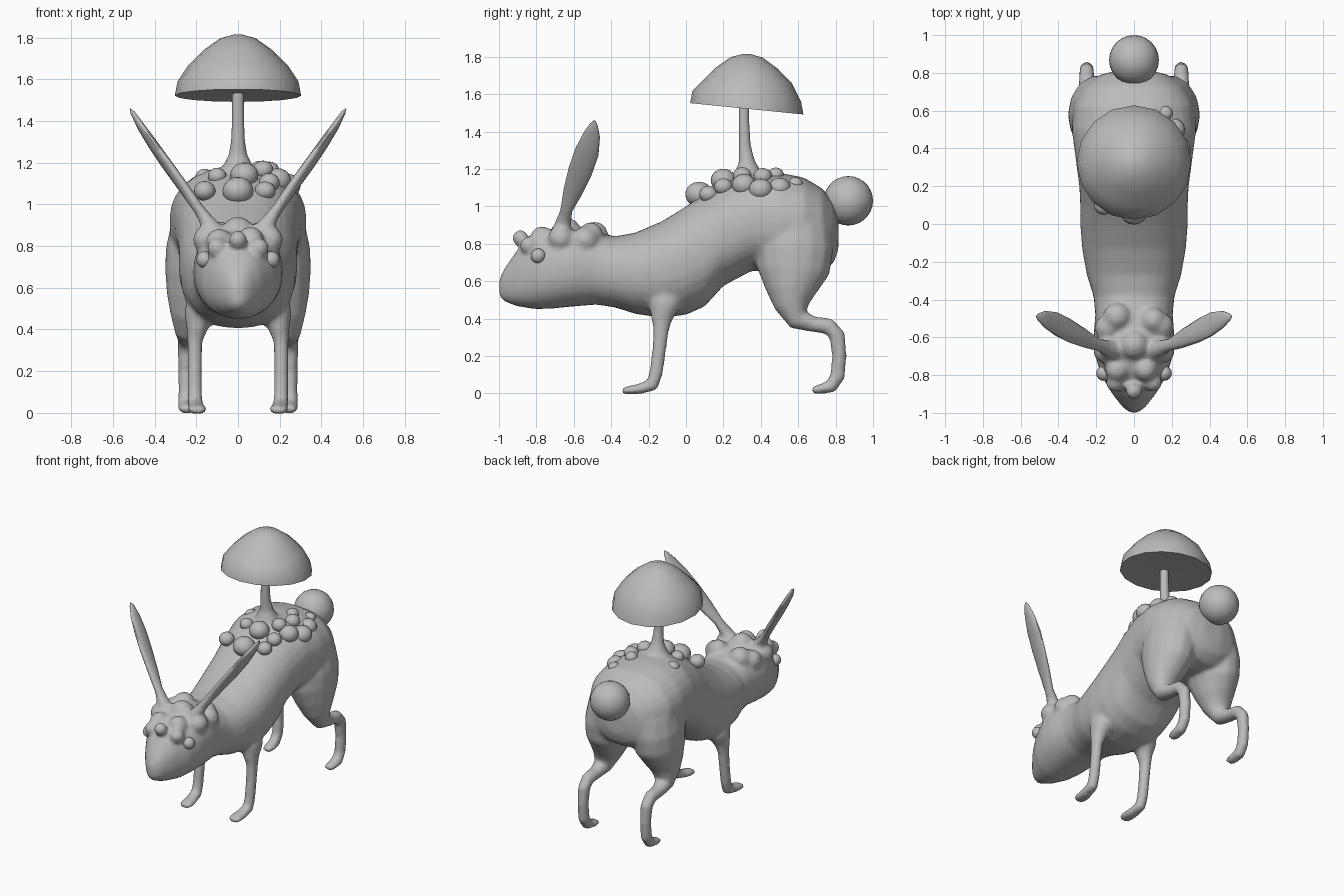
import bpy, bmesh, math
from mathutils import Vector, Matrix

grey = bpy.data.materials.new("clay grey")
grey.diffuse_color = (0.5, 0.5, 0.5, 1)


def finish(name, bm, blend=False):
    """Turn a bmesh into a smooth, single-coloured object."""
    bmesh.ops.recalc_face_normals(bm, faces=bm.faces[:])
    mesh = bpy.data.meshes.new(name)
    bm.to_mesh(mesh)
    bm.free()
    mesh.materials.append(grey)
    obj = bpy.data.objects.new(name, mesh)
    bpy.context.collection.objects.link(obj)
    bpy.context.view_layer.objects.active = obj
    obj.select_set(True)
    if blend:
        remesh = obj.modifiers.new("merge", 'REMESH')
        remesh.mode = 'VOXEL'
        remesh.voxel_size = 0.013
        remesh.use_smooth_shade = True
        soft = obj.modifiers.new("soften", 'SMOOTH')
        soft.factor = 0.5
        soft.iterations = 10
    else:
        bpy.ops.object.shade_smooth_by_angle(angle=math.radians(50))
    obj.select_set(False)
    return obj


def skin_rings(bm, rings):
    """Bridge equal rings of points and close both ends."""
    rows = [[bm.verts.new(p) for p in ring] for ring in rings]
    n = len(rows[0])
    for a, b in zip(rows, rows[1:]):
        for i in range(n):
            bm.faces.new((a[i], a[(i + 1) % n], b[(i + 1) % n], b[i]))
    bm.faces.new(rows[0])
    bm.faces.new(rows[-1])


def limb(bm, path, sx=1, segs=14):
    """Tube through (x, y, z, radius across, radius along); sx=-1 mirrors it."""
    pts = [Vector(p[:3]) for p in path]
    rings = []
    for k, (x, y, z, ra, rb) in enumerate(path):
        t = (pts[min(k + 1, len(pts) - 1)] - pts[max(k - 1, 0)]).normalized()
        side = (Vector((1, 0, 0)) - t * t.x).normalized()
        up = t.cross(side)
        ring = []
        for i in range(segs):
            a = math.tau * i / segs
            p = pts[k] + side * ra * math.cos(a) + up * rb * math.sin(a)
            ring.append((p.x * sx, p.y, p.z))
        rings.append(ring)
    skin_rings(bm, rings)


def ball(bm, x, y, z, r, flat=1.0, segs=16):
    m = Matrix.Translation((x, y, z)) @ Matrix.Diagonal((r, r, r * flat, 1))
    bmesh.ops.create_uvsphere(bm, u_segments=segs, v_segments=segs // 2 + 2,
                              radius=1, matrix=m)


# Body and head: y, underside, top, half width
trunk = [(-1.0, .52, .61, .02), (-.97, .49, .67, .06), (-.9, .465, .77, .115),
         (-.8, .45, .84, .175), (-.7, .455, .885, .205), (-.6, .465, .89, .215),
         (-.48, .475, .865, .205), (-.38, .46, .84, .215), (-.27, .425, .86, .25),
         (-.13, .405, .92, .275), (0, .42, 1.0, .285), (.1, .465, 1.07, .285),
         (.2, .575, 1.13, .29), (.35, .655, 1.185, .31), (.5, .655, 1.18, .33),
         (.63, .64, 1.155, .32), (.73, .65, 1.095, .265), (.79, .70, 1.02, .18),
         (.815, .77, .93, .08)]
body = bmesh.new()
rings = []
for y, lo, hi, w in trunk:
    ring = []
    for i in range(28):
        c, s = math.cos(math.tau * i / 28), math.sin(math.tau * i / 28)
        ring.append((w * math.copysign(abs(c) ** .88, c), y,
                     (lo + hi) / 2 + (hi - lo) / 2 * math.copysign(abs(s) ** .88, s)))
    rings.append(ring)
skin_rings(body, rings)

# Legs with paws, blended into the body
hind_leg = [(.15, .57, 1.0, .10, .13), (.165, .58, .88, .16, .20),
            (.185, .58, .76, .165, .21), (.2, .575, .65, .152, .195),
            (.22, .565, .55, .125, .14), (.235, .57, .47, .093, .098),
            (.245, .6, .395, .062, .062), (.25, .68, .37, .047, .043),
            (.25, .765, .36, .043, .045), (.25, .808, .31, .04, .045),
            (.25, .82, .2, .037, .04), (.25, .81, .09, .037, .041),
            (.25, .775, .036, .039, .037), (.247, .72, .024, .042, .028),
            (.247, .675, .016, .036, .02)]
front_leg = [(.17, -.10, .56, .07, .09), (.185, -.115, .47, .075, .085),
             (.198, -.13, .40, .05, .058), (.207, -.133, .34, .037, .043),
             (.207, -.145, .22, .036, .038), (.207, -.16, .11, .036, .038),
             (.205, -.18, .046, .038, .038), (.2, -.25, .024, .045, .028),
             (.195, -.3, .018, .05, .024), (.195, -.34, .013, .038, .018)]
for sx in (1, -1):
    limb(body, hind_leg, sx)
    limb(body, front_leg, sx)
    # Ear roots
    limb(body, [(.08, -.67, .82, .06, .07), (.13, -.66, .89, .045, .05),
                (.17, -.65, .95, .03, .036), (.19, -.64, .98, .028, .033)], sx)

# Mushroom stem, flared where it grows from the back
limb(body, [(0, .33, 1.12, .10, .10), (0, .33, 1.19, .07, .07),
            (0, .325, 1.24, .045, .045), (0, .315, 1.32, .035, .035),
            (0, .31, 1.45, .031, .031), (0, .31, 1.56, .031, .031)])

# Lumps that melt into the top of the head
for x, y, z, r in ((-.09, -.49, .845, .075), (.1, -.51, .845, .07),
                   (0, -.64, .862, .08), (-.09, -.77, .82, .065),
                   (.06, -.77, .83, .065), (0, -.885, .83, .045),
                   (.15, -.67, .83, .068), (-.15, -.67, .83, .068),
                   (.14, -.54, .82, .072), (-.14, -.55, .82, .07),
                   (.1, -.84, .79, .05), (-.1, -.84, .79, .05)):
    ball(body, x, y, z, r)
finish("body", body, blend=True)

# Tail
tail = bmesh.new()
ball(tail, 0, .868, 1.03, .132, segs=24)
finish("tail", tail)

# Ears: thin leaf blades leaning outwards
for sx, name in ((1, "right_ear"), (-1, "left_ear")):
    ear = bmesh.new()
    limb(ear, [(.14, -.655, .91, .034, .04),
               (.19, -.64, .98, .026, .032), (.26, -.605, 1.08, .025, .052),
               (.34, -.565, 1.19, .024, .066), (.41, -.53, 1.29, .022, .066),
               (.47, -.505, 1.38, .018, .047), (.505, -.493, 1.44, .011, .02),
               (.517, -.49, 1.458, .003, .005)], sx)
    finish(name, ear)

# Eyes
for sx, name in ((1, "right_eye"), (-1, "left_eye")):
    eye = bmesh.new()
    ball(eye, sx * .16, -.79, .735, .04)
    finish(name, eye)

# Lumps half sunk into the back
back = bmesh.new()
for x, y, z, r in ((0, .07, 1.065, .074), (-.16, .1, 1.065, .052),
                   (.13, .12, 1.065, .05), (.03, .2, 1.14, .068),
                   (-.1, .24, 1.135, .045), (.15, .2, 1.105, .05),
                   (.19, .31, 1.115, .065), (.12, .3, 1.165, .05),
                   (.235, .4, 1.09, .065), (.15, .41, 1.16, .05),
                   (.21, .5, 1.10, .06), (.1, .48, 1.17, .042),
                   (.165, .585, 1.12, .04), (-.16, .38, 1.13, .045)):
    ball(back, x, y, z, r, .9)
finish("back_lumps", back)

# Mushroom cap: tilted, slightly conical dome with a flat underside
cap = bmesh.new()
rings = []
for r, z in ((.02, 1.53), (.15, 1.528), (.27, 1.525), (.303, 1.522),
             (.29, 1.59), (.24, 1.665), (.165, 1.74), (.085, 1.797), (.02, 1.815)):
    tilt = -.1 if z < 1.6 else -.02
    rings.append([(r * math.cos(math.tau * i / 16),
                   .325 + r * math.sin(math.tau * i / 16),
                   z + tilt * r * math.sin(math.tau * i / 16))
                  for i in range(16)])
skin_rings(cap, rings)
finish("mushroom_cap", cap)
